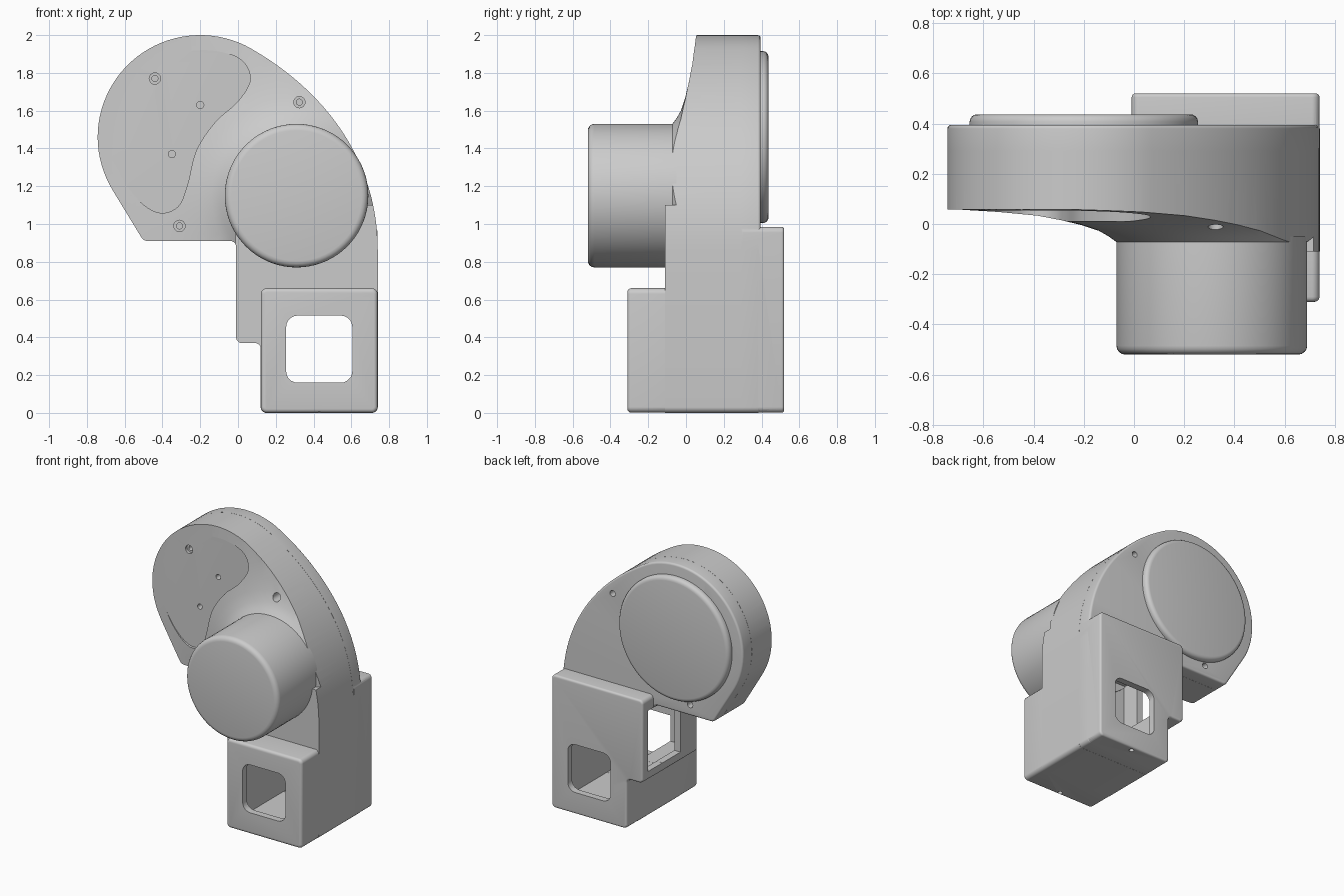
import bpy, bmesh, math
from mathutils import Vector, Matrix

if "Cube" in bpy.data.objects:
    bpy.data.objects.remove(bpy.data.objects["Cube"])

helpers = []


def finish(name, bm, helper=False):
    bmesh.ops.recalc_face_normals(bm, faces=bm.faces)
    me = bpy.data.meshes.new(name)
    bm.to_mesh(me)
    bm.free()
    ob = bpy.data.objects.new(name, me)
    bpy.context.collection.objects.link(ob)
    if helper:
        ob.hide_render = True
        helpers.append(ob)
    return ob


def fillet(pts, n=5):
    """Round the corners of (x, z, radius) points."""
    out = []
    for i, (x, z, r) in enumerate(pts):
        p = Vector((x, z))
        if r == 0:
            out.append(p)
            continue
        a = (Vector(pts[i - 1][:2]) - p).normalized()
        b = (Vector(pts[(i + 1) % len(pts)][:2]) - p).normalized()
        half = a.angle(b) / 2
        c = p + (a + b).normalized() * r / math.sin(half)
        t = r / math.tan(half)
        u, v = p + a * t - c, p + b * t - c
        for k in range(n + 1):
            out.append(c + u.lerp(v, k / n).normalized() * r)
    return out


def rect(x0, x1, z0, z1, r):
    return fillet([(x0, z0, r), (x1, z0, r), (x1, z1, r), (x0, z1, r)])


def circle(x, z, r, n=24):
    return [Vector((x + r * math.cos(math.tau * i / n), z + r * math.sin(math.tau * i / n)))
            for i in range(n)]


def prism(name, pts, y0, y1, front=0, back=0, helper=False, segs=4):
    """Extrude an x-z outline along y, rounding the front or back rim."""
    bm = bmesh.new()
    f = bm.faces.new([bm.verts.new((p[0], y0, p[1])) for p in pts])
    r = bmesh.ops.extrude_face_region(bm, geom=[f], use_keep_orig=True)
    bmesh.ops.translate(bm, vec=(0, y1 - y0, 0),
                        verts=[v for v in r["geom"] if isinstance(v, bmesh.types.BMVert)])
    bmesh.ops.recalc_face_normals(bm, faces=bm.faces)
    for y, w in ((y0, front), (y1, back)):
        if w:
            rim = [e for e in bm.edges if all(abs(v.co.y - y) < 1e-5 for v in e.verts)]
            bmesh.ops.bevel(bm, geom=rim, offset=w, segments=segs, profile=0.5, affect='EDGES')
    return finish(name, bm, helper)


def boolean(ob, other, op='DIFFERENCE'):
    m = ob.modifiers.new("bool", 'BOOLEAN')
    m.object, m.operation, m.solver = other, op, 'EXACT'
    bpy.context.view_layer.objects.active = ob
    bpy.ops.object.modifier_apply(modifier=m.name)


# shared side outline of the housing: column, swept shoulder, round head
head = (-0.2, 1.46)
column = [(0.12, 0, .03), (0.74, 0, .03)]
sweep = []
P = [Vector(p) for p in ((.74, .86), (.74, 1.34), (.46, 1.705), (.07, 1.928))]
for i in range(25):
    t = i / 24
    q = (P[0] * (1 - t) ** 3 + 3 * P[1] * t * (1 - t) ** 2
         + 3 * P[2] * t * t * (1 - t) + P[3] * t ** 3)
    sweep.append((q.x, q.y, 0))
arc = [(head[0] + .543 * math.cos(math.radians(a)), head[1] + .54 * math.sin(math.radians(a)), 0)
       for a in range(64, 213, 4)]
outline = fillet(column + sweep + arc + [(-.5, .91, .04), (-.01, .91, .03),
                                         (-.01, .37, .03), (.12, .37, .03)])

# front housing half, with the flared face around the motor
front = prism("front_housing", outline, -.11, .29)
flare = [(.30, -.6), (.30, -.13), (.38, -.072), (.41, -.05), (.45, -.027), (.52, -.004), (.6, .015),
         (.7, .033), (.85, .048), (1.0, .057), (1.4, .06), (1.4, -.6)]
bm = bmesh.new()
vs = [bm.verts.new((.31 + d, y, 1.15)) for d, y in flare]
es = [bm.edges.new((vs[i - 1], vs[i])) for i in range(len(vs))]
bmesh.ops.spin(bm, geom=vs + es, cent=(.31, 0, 1.15), axis=(0, 1, 0),
               angle=math.tau, steps=96, use_duplicate=False)
bmesh.ops.remove_doubles(bm, verts=bm.verts, dist=1e-5)
flare_cut = finish("flare_cutter", bm, True)
keep = prism("column_keep", rect(-.012, 1.0, -.6, 1.1, 0), -1, 1, helper=True)
boolean(flare_cut, keep)
boolean(front, flare_cut)

# lower box projecting forward
box = prism("box_front", rect(.121, .739, .001, .66, .03), -.31, .02, front=.02, helper=True)
boolean(front, box, 'UNION')

# bean shaped flat pocket
bean = [Vector(p) for p in (
    (-.2, 1.92), (0, 1.88), (.065, 1.77), (0, 1.65), (-.12, 1.54), (-.22, 1.39), (-.27, 1.2),
    (-.32, 1.09), (-.42, 1.06), (-.53, 1.13), (-.63, 1.28), (-.67, 1.46), (-.62, 1.67), (-.45, 1.86))]
curve = []
n = len(bean)
for i in range(n):
    a, b, c, d = (bean[(i + k) % n] for k in (-1, 0, 1, 2))
    for k in range(6):
        t = k / 6
        curve.append(.5 * (2 * b + (c - a) * t + (2 * a - 5 * b + 4 * c - d) * t * t
                           + (3 * b - a - 3 * c + d) * t ** 3))
boolean(front, prism("pocket_cutter", curve, -.5, .054, helper=True))

# back housing half: plate, rear box and round cover
back = prism("back_housing", outline, .291, .395, back=.015)
rear = prism("box_back", fillet([(.121, .001, .03), (.739, .001, .03), (.739, .985, .03),
                                 (-.009, .985, .03), (-.009, .371, .03), (.121, .371, .03)]),
             .30, .52, back=.015, helper=True)
boolean(back, rear, 'UNION')
prism("round_cover", circle(*head, .455, 96), .38, .437, back=.03)

# hollow interior of the column and lower box
cavities = [
    prism("column_cavity", fillet([(.17, .05, 0), (.69, .05, 0), (.69, .89, 0), (.04, .89, 0),
                                   (.04, .42, 0), (.17, .42, 0)]), -.06, .47, helper=True),
    prism("box_cavity", rect(.171, .689, .051, .61, 0), -.26, .1, helper=True),
    prism("window_cutter", rect(.255, .605, .16, .515, .06), -.6, .8, helper=True)]

# side opening
side = prism("side_cutter", rect(-.1, .1, .44, .89, 0), .08, .46, helper=True)
for ob in (front, back):
    for c in cavities + [side]:
        boolean(ob, c)

# countersunk screw holes on both faces, small holes in the pocket
for x, z in ((-.44, 1.77), (.325, 1.645), (-.31, .99)):
    boolean(front, prism("screw_cutter", circle(x, z, .03), -.3, .075, helper=True))
    boolean(front, prism("screw_cutter", circle(x, z, .016), -.3, .2, helper=True))
    boolean(back, prism("screw_cutter", circle(x, z, .022), .34, .6, helper=True))
for x, z in ((-.2, 1.63), (-.35, 1.37)):
    boolean(front, prism("pin_cutter", circle(x, z, .019), -.3, .15, helper=True))

# holes in the underside
for ob, y in ((front, -.283), (back, .485)):
    bm = bmesh.new()
    bmesh.ops.create_cone(bm, cap_ends=True, segments=20, radius1=.017, radius2=.017, depth=.2,
                          matrix=Matrix.Translation((.43, y, -.01)))
    boolean(ob, finish("base_hole_cutter", bm, True))

# motor can
prism("motor_can", circle(.31, 1.15, .38, 72), -.52, -.05, front=.035)

for h in helpers:
    bpy.data.objects.remove(h, do_unlink=True)
for ob in bpy.data.objects:
    bpy.ops.object.select_all(action='DESELECT')
    ob.select_set(True)
    bpy.context.view_layer.objects.active = ob
    bpy.ops.object.shade_smooth_by_angle(angle=math.radians(32))
